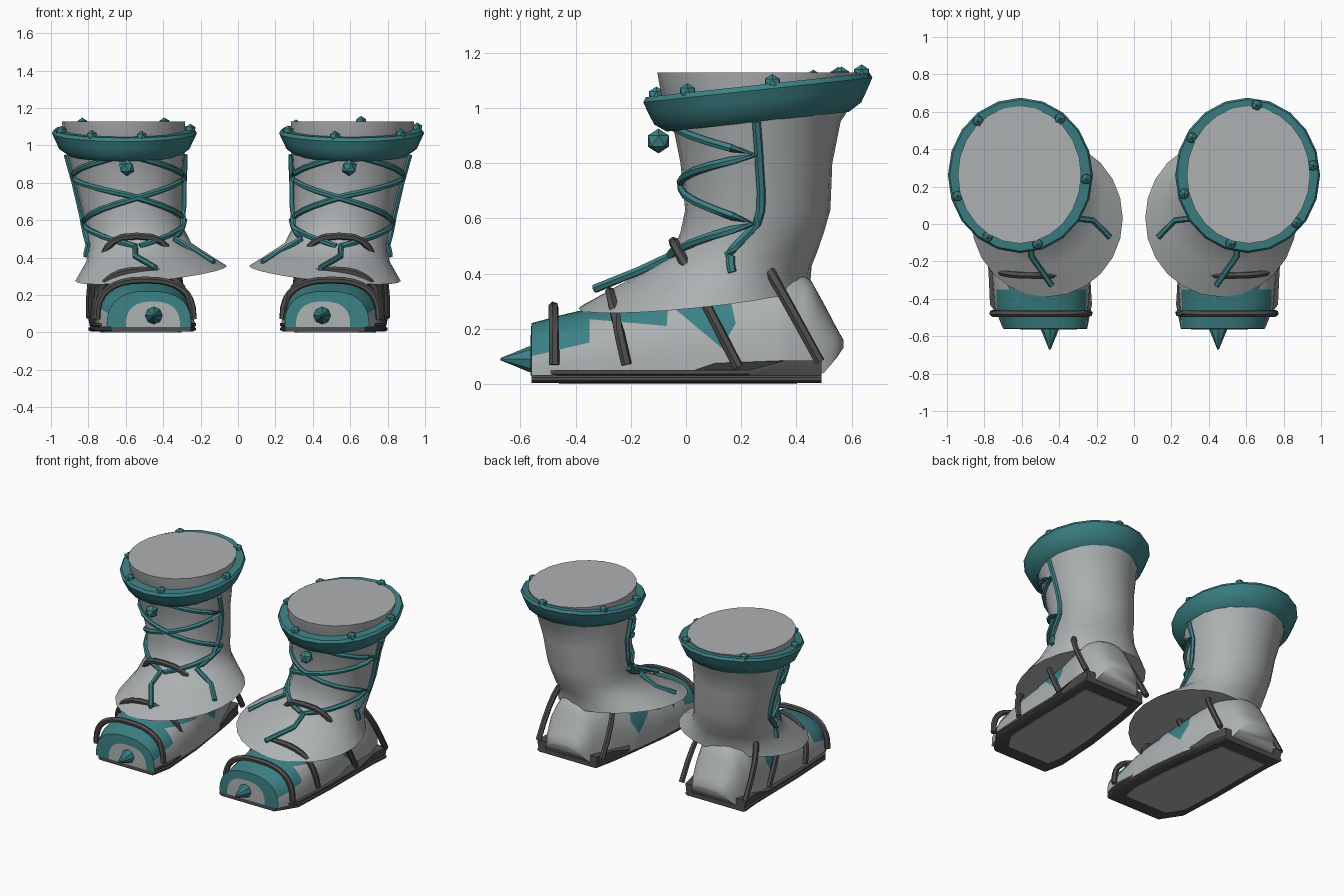
import bpy, bmesh, math
from mathutils import Matrix, Vector

if "Cube" in bpy.data.objects:
    bpy.data.objects.remove(bpy.data.objects["Cube"])


def material(name, rgb):
    m = bpy.data.materials.new(name)
    m.diffuse_color = (*rgb, 1)
    m.use_nodes = True
    m.node_tree.nodes["Principled BSDF"].inputs["Base Color"].default_value = m.diffuse_color
    return m


GREY = material("pale grey leather", (0.42, 0.44, 0.445))
TEAL = material("teal trim", (0.045, 0.22, 0.235))
DARK = material("dark rubber", (0.08, 0.077, 0.076))


def finish(name, bm, mats, angle=40, pair=True):
    """Turn a bmesh of one boot into an object mirrored for the pair."""
    bmesh.ops.recalc_face_normals(bm, faces=bm.faces)
    me = bpy.data.meshes.new(name)
    bm.to_mesh(me)
    bm.free()
    for m in mats:
        me.materials.append(m)
    ob = bpy.data.objects.new(name, me)
    bpy.context.collection.objects.link(ob)
    for o in bpy.context.selected_objects:
        o.select_set(False)
    bpy.context.view_layer.objects.active = ob
    ob.select_set(True)
    bpy.ops.object.shade_smooth_by_angle(angle=math.radians(angle))
    if pair:
        mod = ob.modifiers.new("pair", 'MIRROR')
        mod.use_mirror_merge = False


def loft(bm, rings, loop=False):
    """Skin closed rings of equal length, capped unless looped."""
    vs = [[bm.verts.new(p) for p in r] for r in rings]
    n = len(vs[0])
    for a, b in zip(vs, vs[1:] + ([vs[0]] if loop else [])):
        for i in range(n):
            j = (i + 1) % n
            bm.faces.new((a[i], a[j], b[j], b[i]))
    if not loop:
        bm.faces.new(vs[0][::-1])
        bm.faces.new(vs[-1])


def tube(bm, pts, r, sides=6):
    pts = [Vector(p) for p in pts]
    rings = []
    for i, p in enumerate(pts):
        d = (pts[min(i + 1, len(pts) - 1)] - pts[max(i - 1, 0)]).normalized()
        side = d.cross(Vector((0.13, 0.31, 1)) if abs(d.z) < 0.9 else Vector((1, 0.2, 0))).normalized()
        if rings and side.dot(rings[-1][0] - pts[i - 1]) < 0:
            side = -side
        up = d.cross(side)
        rings.append([p + r * (math.cos(k * math.tau / sides) * side + math.sin(k * math.tau / sides) * up)
                      for k in range(sides)])
    loft(bm, rings)


def mix(a, b, t):
    return tuple(p + (q - p) * t for p, q in zip(a, b))


def sample(table, key, v):
    """Linear lookup in a table sorted on one column."""
    for a, b in zip(table, table[1:]):
        if v <= b[key]:
            return mix(a, b, max(0, (v - a[key]) / (b[key] - a[key])))
    return table[-1]


# Shaft with flared skirt: z, centre x, centre y, radius x, radius y, tilt x, tilt y
SHAFT = [(0.315, 0.465, 0.03, 0.405, 0.42, -0.10, 0.10),
         (0.40, 0.485, 0.12, 0.325, 0.335, -0.06, 0.08),
         (0.47, 0.525, 0.21, 0.275, 0.265, -0.03, 0.03),
         (0.55, 0.55, 0.24, 0.264, 0.26, 0, 0),
         (0.63, 0.562, 0.26, 0.268, 0.263, 0, 0),
         (0.80, 0.582, 0.255, 0.287, 0.275, 0, 0),
         (0.95, 0.598, 0.255, 0.313, 0.305, 0, 0),
         (1.02, 0.605, 0.26, 0.322, 0.345, 0, 0),
         (1.128, 0.612, 0.263, 0.33, 0.367, 0, 0)]


def on_shaft(deg, z, out=0.006):
    z0, cx, cy, rx, ry, tx, ty = sample(SHAFT, 0, z)
    c, s = math.cos(math.radians(deg)), math.sin(math.radians(deg))
    dx, dy = (rx + out) * c, (ry + out) * s
    return cx + dx, cy + dy, z + tx * dx + ty * dy


bm = bmesh.new()
loft(bm, [[on_shaft(k * 15, r[0], 0) for k in range(24)] for r in SHAFT])
finish("boot_shaft", bm, [GREY], 50)

# Tilted collar swept round the top: profile of radial offset and height
PROFILE = [(-0.08, 0.008), (-0.01, 0.008), (0, -0.01), (-0.018, -0.05),
           (-0.04, -0.095), (-0.085, -0.125), (-0.11, -0.08)]


def on_collar(deg, off, h):
    c, s = math.cos(math.radians(deg)), math.sin(math.radians(deg))
    y = (0.415 + off) * s
    return 0.6075 + (0.3875 + off) * c, 0.26 + y, 1.075 + 0.108 * y + h


bm = bmesh.new()
loft(bm, [[on_collar(k * 18, o, h) for o, h in PROFILE] for k in range(20)], loop=True)
finish("collar", bm, [TEAL], 35)

# Studs, set differently on each collar
for name, sx, angles in (("right_studs", 1, (82, 148, 195, 255, 318, 8)),
                         ("left_studs", -1, (127, 183, 255, 300, 343, 50))):
    bm = bmesh.new()
    for a in angles:
        x, y, z = on_collar(a, -0.035, 0.01)
        bmesh.ops.create_icosphere(bm, subdivisions=1, radius=0.032,
                                   matrix=Matrix.Translation((sx * x, y, z)))
    finish(name, bm, [TEAL], 10, pair=False)

# Lace knob at the front
bm = bmesh.new()
bmesh.ops.create_icosphere(bm, subdivisions=1, radius=0.045,
                           matrix=Matrix.Translation((0.595, -0.1, 0.88)))
finish("lace_knob", bm, [TEAL], 10)

# Crossed laces: (angle, height) nodes laid on the shaft
bm = bmesh.new()
LACES = [[(-90, 0.95), (0, 0.83), (-90, 0.73), (-175, 0.60), (-135, 0.50)],
         [(-90, 0.95), (-175, 0.83), (-90, 0.71), (0, 0.58), (-85, 0.47)],
         [(0, 0.95), (2, 0.82), (3, 0.70), (2, 0.58), (-13, 0.48), (4, 0.42)],
         [(-170, 0.95), (-176, 0.82), (-172, 0.68), (-160, 0.56), (-90, 0.47)]]
ENDS = [[(0.22, 0.02, 0.43), (0.13, -0.07, 0.375)],
        [(0.55, -0.17, 0.41), (0.44, -0.33, 0.345)], [], []]
for nodes, end in zip(LACES, ENDS):
    pts = []
    for a, b in zip(nodes, nodes[1:]):
        pts += [on_shaft(*mix(a, b, i / 5)) for i in range(5)]
    tube(bm, pts + [on_shaft(*nodes[-1])] + end, 0.016)
finish("laces", bm, [TEAL])

# Foot body: y, centre x, half width, bottom, top
FOOT = [(-0.56, 0.475, 0.225, 0.03, 0.22), (-0.45, 0.495, 0.25, 0.03, 0.25),
        (-0.3, 0.495, 0.262, 0.03, 0.285), (-0.1, 0.50, 0.262, 0.03, 0.33),
        (0.15, 0.515, 0.245, 0.03, 0.38), (0.35, 0.55, 0.22, 0.03, 0.43),
        (0.45, 0.56, 0.185, 0.03, 0.38), (0.50, 0.56, 0.165, 0.04, 0.29),
        (0.55, 0.56, 0.125, 0.10, 0.195), (0.57, 0.56, 0.07, 0.13, 0.16)]


def arch(c, hw, t, p):
    x = math.cos(t)
    return c + hw * math.copysign(abs(x) ** p, x), max(0, math.sin(t)) ** 0.75


def foot_ring(sec):
    y, c, hw, lo, hi = sec
    return [(x, y, lo + (hi - lo) * f) for x, f in
            (arch(c, hw, math.pi * i / 28, 0.8) for i in range(29))]


bm = bmesh.new()
rings = [foot_ring((-0.563, 0.455, 0.145, 0.03, 0.165))]
loft(bm, rings + [foot_ring(sample(FOOT, 0, -0.56 + 1.13 * i / 48)) for i in range(49)])

# Painted regions as convex outlines in side view (y, z), counter-clockwise
REGIONS = [[(-0.60, 0.035), (-0.557, 0.035), (-0.557, 0.4), (-0.60, 0.4)],
           [(-0.563, 0.10), (-0.35, 0.15), (-0.35, 0.5), (-0.563, 0.5)],
           [(-0.35, 0.235), (-0.07, 0.21), (-0.05, 0.5), (-0.35, 0.5)],
           [(-0.05, 0.28), (0.13, 0.13), (0.18, 0.22), (0.12, 0.5), (-0.05, 0.5)]]
for poly in REGIONS[1:]:
    for a, b in zip(poly, poly[1:] + poly[:1]):
        near = [f for f in bm.faces if len(f.verts) < 9
                and poly[0][0] - 0.03 < f.calc_center_median().y < 0.2]
        geom = near + list({e for f in near for e in f.edges}) + list({v for f in near for v in f.verts})
        bmesh.ops.bisect_plane(bm, geom=geom, dist=1e-5, plane_co=(0, *a),
                               plane_no=(0, a[1] - b[1], b[0] - a[0]))


def is_teal(p):
    return any(all((b[0] - a[0]) * (p.z - a[1]) - (b[1] - a[1]) * (p.y - a[0]) > 0
                   for a, b in zip(poly, poly[1:] + poly[:1])) for poly in REGIONS)


for f in bm.faces:
    f.material_index = int(len(f.verts) < 9 and is_teal(f.calc_center_median()))
finish("foot", bm, [GREY, TEAL], 45)

# Toe spike
bm = bmesh.new()
loft(bm, [[(0.45 + r * math.cos(k * math.tau / 8), y, 0.09 + r * math.sin(k * math.tau / 8))
           for k in range(8)] for y, r in
          ((-0.54, 0.048), (-0.57, 0.046), (-0.62, 0.025), (-0.672, 0.004))])
finish("toe_spike", bm, [TEAL])

# Straps over the foot: foot end (y, z), peak (y, z), centre x, half width, roundness
bm = bmesh.new()
for yb, zb, yp, zp, c, hw, p in ((-0.477, 0.07, -0.48, 0.28, 0.497, 0.258, 0.8),
                                 (-0.215, 0.07, -0.275, 0.333, 0.515, 0.25, 0.8),
                                 (0.19, 0.06, -0.045, 0.515, 0.54, 0.23, 0.65),
                                 (0.485, 0.08, 0.265, 0.48, 0.55, 0.245, 0.45)):
    pts = []
    for i in range(17):
        x, f = arch(c, hw, math.pi * i / 16, p)
        pts.append((x, yb + (yp - yb) * f, zb + (zp - zb) * f))
    tube(bm, pts, 0.019)
finish("straps", bm, [DARK])

# Sole slab with a grooved edge and raised heel
OUTLINE = [(0.25, -0.56), (0.68, -0.56), (0.77, -0.43), (0.785, -0.1), (0.788, 0.23), (0.79, 0.36),
           (0.80, 0.49), (0.34, 0.49), (0.31, 0.36), (0.29, 0.23), (0.245, -0.1), (0.225, -0.43)]
bm = bmesh.new()
loft(bm, [[(0.52 + (x - 0.52) * k, y, h + (0.035 if y > 0.3 and h > 0.03 else 0)) for x, y in OUTLINE]
          for h, k in ((0.004, 0.94), (0.012, 1.0), (0.024, 1.0), (0.03, 0.97), (0.036, 1.0), (0.05, 1.0))])
finish("sole", bm, [DARK], 30)

# Grey underfoot panel set in the tread
bm = bmesh.new()
loft(bm, [[(0.525 + (x - 0.52) * 0.76, y * 0.82, h) for x, y in OUTLINE] for h in (0.0, 0.007)])
finish("underfoot_panel", bm, [GREY], 30)
